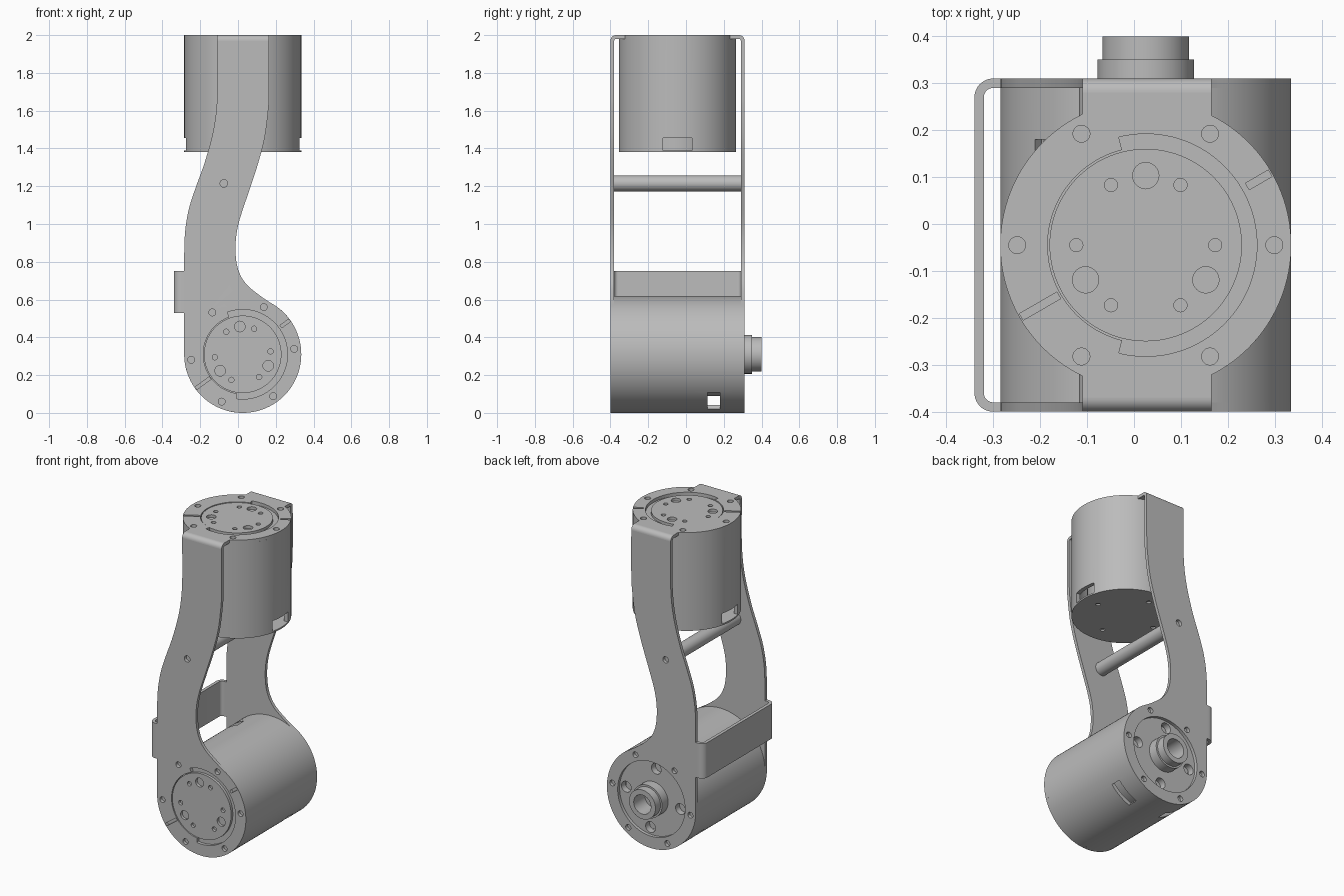
import bpy
import bmesh
from math import radians, cos, sin
from mathutils import Matrix, Vector

if "Cube" in bpy.data.objects:
    bpy.data.objects.remove(bpy.data.objects["Cube"], do_unlink=True)

GREY = (0.5, 0.5, 0.5, 1)
metal = bpy.data.materials.new("light_grey_metal")
metal.use_nodes = True
metal.diffuse_color = GREY
metal.node_tree.nodes["Principled BSDF"].inputs["Base Color"].default_value = GREY

# local (u, v, w) axes for parts extruded along each world axis
FRAMES = {
    "X": Matrix(((0, 0, 1), (1, 0, 0), (0, 1, 0))),
    "Y": Matrix(((1, 0, 0), (0, 0, -1), (0, 1, 0))),
    "Z": Matrix.Identity(3),
}
R = 0.31                 # motor radius
LOW = (0.025, 0.31)      # lower motor axis in x, z
UP = (0.025, -0.045)     # upper motor axis in x, y
TILT = 6                 # lower motor twist in degrees


def finish(mesh):
    """Weld, orient, smooth by angle and colour a mesh."""
    bm = bmesh.new()
    bm.from_mesh(mesh)
    bmesh.ops.remove_doubles(bm, verts=bm.verts, dist=0.0001)
    bmesh.ops.recalc_face_normals(bm, faces=bm.faces)
    for f in bm.faces:
        f.smooth = True
    for e in bm.edges:
        e.smooth = len(e.link_faces) == 2 and e.calc_face_angle(3) < radians(30)
    bm.to_mesh(mesh)
    bm.free()
    mesh.materials.clear()
    mesh.materials.append(metal)


def evaluated_mesh(obj):
    deps = bpy.context.evaluated_depsgraph_get()
    return bpy.data.meshes.new_from_object(obj.evaluated_get(deps))


def sheet(name, axis, start, end, loops):
    """Extrude closed outlines (first outer, then holes) between two heights on an axis."""
    curve = bpy.data.curves.new(name, "CURVE")
    curve.dimensions = "2D"
    curve.fill_mode = "BOTH"
    curve.extrude = abs(end - start) / 2
    for loop in loops:
        spline = curve.splines.new("POLY")
        spline.points.add(len(loop) - 1)
        for point, (u, v) in zip(spline.points, loop):
            point.co = (u, v, 0, 1)
        spline.use_cyclic_u = True
    temp = bpy.data.objects.new("temp", curve)
    bpy.context.collection.objects.link(temp)
    mesh = evaluated_mesh(temp)
    bpy.data.objects.remove(temp)
    bpy.data.curves.remove(curve)
    shift = Vector([(start + end) / 2 if a == axis else 0 for a in "XYZ"])
    mesh.transform(Matrix.Translation(shift) @ FRAMES[axis].to_4x4())
    finish(mesh)
    mesh.name = name
    obj = bpy.data.objects.new(name, mesh)
    bpy.context.collection.objects.link(obj)
    return obj


def cut_box(obj, size, matrix):
    """Cut a box out of an object."""
    bm = bmesh.new()
    bmesh.ops.create_cube(bm, size=1, matrix=matrix @ Matrix.Diagonal((*size, 1)))
    mesh = bpy.data.meshes.new("cutter")
    bm.to_mesh(mesh)
    bm.free()
    cutter = bpy.data.objects.new("cutter", mesh)
    cutter.hide_render = True
    bpy.context.collection.objects.link(cutter)
    mod = obj.modifiers.new("slot", "BOOLEAN")
    mod.operation = "DIFFERENCE"
    mod.solver = "EXACT"
    mod.object = cutter
    mesh = evaluated_mesh(obj)
    obj.modifiers.clear()
    obj.data = mesh
    finish(mesh)
    bpy.data.objects.remove(cutter)


def polar(c, r, deg):
    return (c[0] + r * cos(radians(deg)), c[1] + r * sin(radians(deg)))


def arc(c, r, a, b, n):
    return [polar(c, r, a + (b - a) * i / n) for i in range(n + 1)]


def circle(c, r, n=96):
    return arc(c, r, 0, 360, n)[:-1]


def hole_ring(c, dist, r, count, turn):
    return [circle(polar(c, dist, turn + 360 * i / count), r, 24) for i in range(count)]


def radial_slot(c, r0, r1, deg):
    half = 0.008
    d = Vector(polar((0, 0), 1, deg))
    n = Vector((-d.y, d.x)) * half
    o = Vector(c)
    return [tuple(o + d * r + n * s) for r, s in ((r0, -1), (r1, -1), (r1, 1), (r0, 1))]


def spline_path(pts, steps=6):
    """Smooth curve through points."""
    p = [Vector(q) for q in [pts[0]] + pts + [pts[-1]]]
    out = []
    for a, b, c, d in zip(p, p[1:], p[2:], p[3:]):
        for i in range(steps):
            t = i / steps
            out.append(tuple(0.5 * (2 * b + (c - a) * t + (2 * a - 5 * b + 4 * c - d) * t * t
                                    + (3 * b - a - 3 * c + d) * t ** 3)))
    return out + [pts[-1]]


def face_holes(c, turn):
    """Stepped opening, six screw holes and two radial slots of a motor mount."""
    opening = arc(c, 0.237, turn - 104, turn + 104, 60) + arc(c, 0.209, turn + 104, turn + 256, 44)
    return [opening, radial_slot(c, 0.25, 0.306, turn + 30),
            radial_slot(c, 0.214, 0.306, turn + 210)] + hole_ring(c, 0.274, 0.018, 6, turn)


def output_disc(name, axis, start, end, c, turn):
    sheet(name, axis, start, end, [circle(c, 0.205)]
          + hole_ring(c, 0.148, 0.028, 3, turn + 90) + hole_ring(c, 0.148, 0.014, 6, turn))


# Curved side plates of the bracket
right_edge = spline_path([(0.18, 0.578), (0.12, 0.618), (0.05, 0.675), (0.01, 0.735), (-0.01, 0.81),
                          (-0.012, 0.91), (0.005, 1.01), (0.05, 1.15), (0.1, 1.3), (0.14, 1.45),
                          (0.16, 1.6), (0.165, 1.7), (0.165, 1.97)])
left_edge = spline_path([(-0.11, 1.97), (-0.11, 1.68), (-0.13, 1.5), (-0.175, 1.33), (-0.225, 1.19),
                         (-0.26, 1.08), (-0.28, 0.96), (-0.285, 0.83)])
outline = arc(LOW, R, 180, 420, 72)[:-1] + right_edge + left_edge
ROD = (-0.075, 1.215)
rod_screw = circle(ROD, 0.02, 24)
sheet("front_side_plate", "Y", -0.40, -0.38, [outline, rod_screw] + face_holes(LOW, TILT))
sheet("back_side_plate", "Y", 0.29, 0.31, [outline, rod_screw, circle(LOW, 0.235)]
      + hole_ring(LOW, 0.274, 0.018, 6, TILT))

# Top plate: a disc crossed by a strap, with rounded bends at both ends
strap_l, strap_r, front_y, back_y = -0.11, 0.165, -0.37, 0.28
top = ([(strap_r, back_y), (strap_l, back_y)] + arc(UP, R, 115.8, 244.2, 48)
       + [(strap_l, front_y), (strap_r, front_y)] + arc(UP, R, -63.2, 63.2, 48))
sheet("top_plate", "Z", 1.98, 2.0, [top] + face_holes(UP, 0))
for name, y, a in (("front_bend", front_y, 90), ("back_bend", back_y, 0)):
    c = (y, 1.97)
    sheet(name, "X", strap_l, strap_r, [arc(c, 0.03, a, a + 90, 10) + arc(c, 0.01, a + 90, a, 10)])

# Cross rod and side brace
sheet("cross_rod", "Y", -0.38, 0.29, [circle(ROD, 0.042, 48)])
brace = ([(-0.285, 0.31)] + arc((-0.3, 0.27), 0.04, 90, 180, 10) + arc((-0.3, -0.36), 0.04, 180, 270, 10)
         + [(-0.285, -0.40), (-0.285, -0.38)] + arc((-0.3, -0.36), 0.02, 270, 180, 10)
         + arc((-0.3, 0.27), 0.02, 180, 90, 10) + [(-0.285, 0.29)])
sheet("side_brace", "Z", 0.53, 0.75, [brace])

# Upper motor
shell = sheet("upper_motor_shell", "Z", 1.39, 1.97, [circle(UP, R), circle(UP, 0.285)])
for side in (-1, 1):
    cut_box(shell, (0.12, 0.155, 0.065),
            Matrix.Translation((UP[0] + side * R, UP[1], 1.4225)))
sheet("upper_motor_core", "Z", 1.39, 1.97, [circle(UP, 0.22)])
sheet("upper_motor_top", "Z", 1.97, 1.98, [circle(UP, R)])
sheet("upper_motor_base", "Z", 1.38, 1.39, [circle(UP, R)] + hole_ring(UP, 0.205, 0.014, 4, 0))
output_disc("upper_output_disc", "Z", 1.98, 1.997, UP, 0)

# Lower motor
shell = sheet("lower_motor_shell", "Y", -0.37, 0.25, [circle(LOW, R), circle(LOW, 0.285)])
for deg in (-55, -125, 125):
    x, z = polar(LOW, R, deg)
    cut_box(shell, (0.12, 0.065, 0.155),
            Matrix.Translation((x, 0.1475, z)) @ Matrix.Rotation(radians(-deg), 4, "Y"))
sheet("lower_motor_core", "Y", -0.37, 0.25, [circle(LOW, 0.22)])
sheet("lower_motor_front", "Y", -0.38, -0.37, [circle(LOW, R)])
sheet("lower_motor_back", "Y", 0.25, 0.29, [circle(LOW, R)] + hole_ring(LOW, 0.19, 0.034, 4, TILT))
output_disc("lower_output_disc", "Y", -0.397, -0.38, LOW, TILT)

# Hollow rear shaft
sheet("shaft_collar", "Y", 0.29, 0.35, [circle(LOW, 0.103, 64), circle(LOW, 0.06, 64)])
sheet("shaft_end", "Y", 0.35, 0.40, [circle(LOW, 0.092, 64), circle(LOW, 0.06, 64)])
